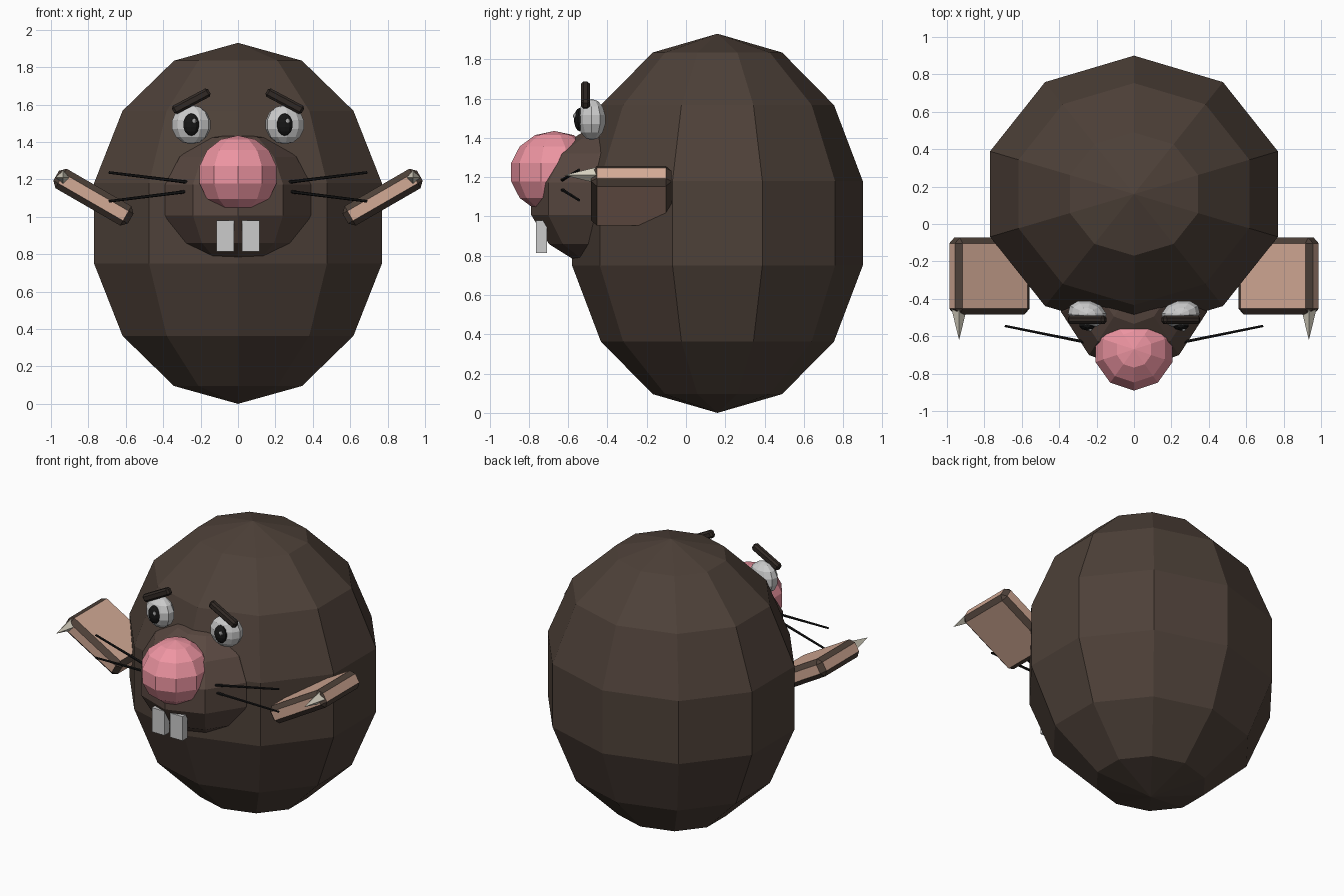
import bpy, bmesh
from math import radians
from mathutils import Matrix, Vector

if "Cube" in bpy.data.objects:
    bpy.data.objects.remove(bpy.data.objects["Cube"])


def mat(name, r, g, b):
    m = bpy.data.materials.new(name)
    m.diffuse_color = (r, g, b, 1)
    m.use_nodes = True
    m.node_tree.nodes["Principled BSDF"].inputs["Base Color"].default_value = m.diffuse_color
    return m


FUR = mat("fur", 0.075, 0.052, 0.04)
MUZZLE = mat("muzzle_fur", 0.10, 0.065, 0.052)
PINK = mat("pink", 0.85, 0.30, 0.36)
SKIN = mat("skin", 0.65, 0.40, 0.30)
BROW = mat("brow", 0.03, 0.022, 0.018)
BLACK = mat("black", 0.008, 0.008, 0.008)
CLAW = mat("claw", 0.70, 0.66, 0.55)


def finish(name, bm, mats):
    me = bpy.data.meshes.new(name)
    bm.to_mesh(me)
    bm.free()
    ob = bpy.data.objects.new(name, me)
    bpy.context.collection.objects.link(ob)
    for m in mats:
        me.materials.append(m)
    return ob


def place(loc, rot, size):
    return (Matrix.Translation(loc) @ rot @ Matrix.Diagonal((*size, 1)))


def ball(name, loc, size, m=None, rot=Matrix(), seg=10, rings=7):
    bm = bmesh.new()
    bmesh.ops.create_uvsphere(bm, u_segments=seg, v_segments=rings, radius=1,
                              matrix=place(loc, rot, size))
    return finish(name, bm, [m] if m else [])


def box(name, loc, size, mats=(), rot=Matrix(), bevel=0):
    bm = bmesh.new()
    bmesh.ops.create_cube(bm, size=1, matrix=place(loc, rot, size))
    ob = finish(name, bm, mats)
    if bevel:
        b = ob.modifiers.new("bevel", 'BEVEL')
        b.width = bevel
        b.segments = 1
        b.material = len(mats) - 1   # bevel faces take the last material
    return ob


def rod(name, a, b, r1, r2, sides, m):
    a, b = Vector(a), Vector(b)
    d = b - a
    bm = bmesh.new()
    bmesh.ops.create_cone(
        bm, cap_ends=True, segments=sides, radius1=r1, radius2=r2, depth=d.length,
        matrix=Matrix.Translation((a + b) / 2) @ d.to_track_quat('Z', 'Y').to_matrix().to_4x4())
    return finish(name, bm, [m])


# Body, muzzle and nose
ball("body", (0, 0.16, 0.965), (0.83, 0.759, 0.965), FUR)
ball("muzzle", (0, -0.33, 1.09), (0.42, 0.47, 0.37), MUZZLE)
ball("nose", (0, -0.67, 1.225), (0.222, 0.226, 0.21), PINK)

for side, s in (("left", -1), ("right", 1)):
    # Eye, pupil and highlight
    yaw = Matrix.Rotation(radians(12 * s), 4, 'Z')
    ball(side + "_eye", (0.25 * s, -0.48, 1.493), (0.108, 0.073, 0.105), None, yaw)
    ball(side + "_pupil", (0.25 * s, -0.54, 1.493), (0.045, 0.03, 0.06), BLACK)
    ball(side + "_eye_highlight", (0.25 * s + 0.016, -0.565, 1.512), (0.012, 0.01, 0.014),
         None, seg=8, rings=5)
    # Slanted eyebrow
    box(side + "_eyebrow", (0.25 * s, -0.512, 1.618), (0.22, 0.045, 0.05), [BROW],
        Matrix.Rotation(radians(28 * s), 4, 'Y'), 0.012)
    # Front tooth
    box(side + "_tooth", (0.068 * s, -0.735, 0.897), (0.095, 0.055, 0.165))
    # Whiskers
    for n, (z0, z1) in enumerate(((1.184, 1.237), (1.137, 1.083))):
        rod(f"{side}_whisker_{n + 1}", (0.26 * s, -0.632, z0), (0.69 * s, -0.545, z1),
            0.009, 0.007, 6, BLACK)
    # Raised paw with dark chamfers, and its claw
    box(side + "_paw", (0.773 * s, -0.278, 1.105), (0.46, 0.41, 0.12), [SKIN, FUR],
        Matrix.Rotation(radians(-30 * s), 4, 'Y'), 0.03)
    rod(side + "_claw", (0.935 * s, -0.45, 1.21), (0.935 * s, -0.62, 1.21),
        0.042, 0, 4, CLAW)
